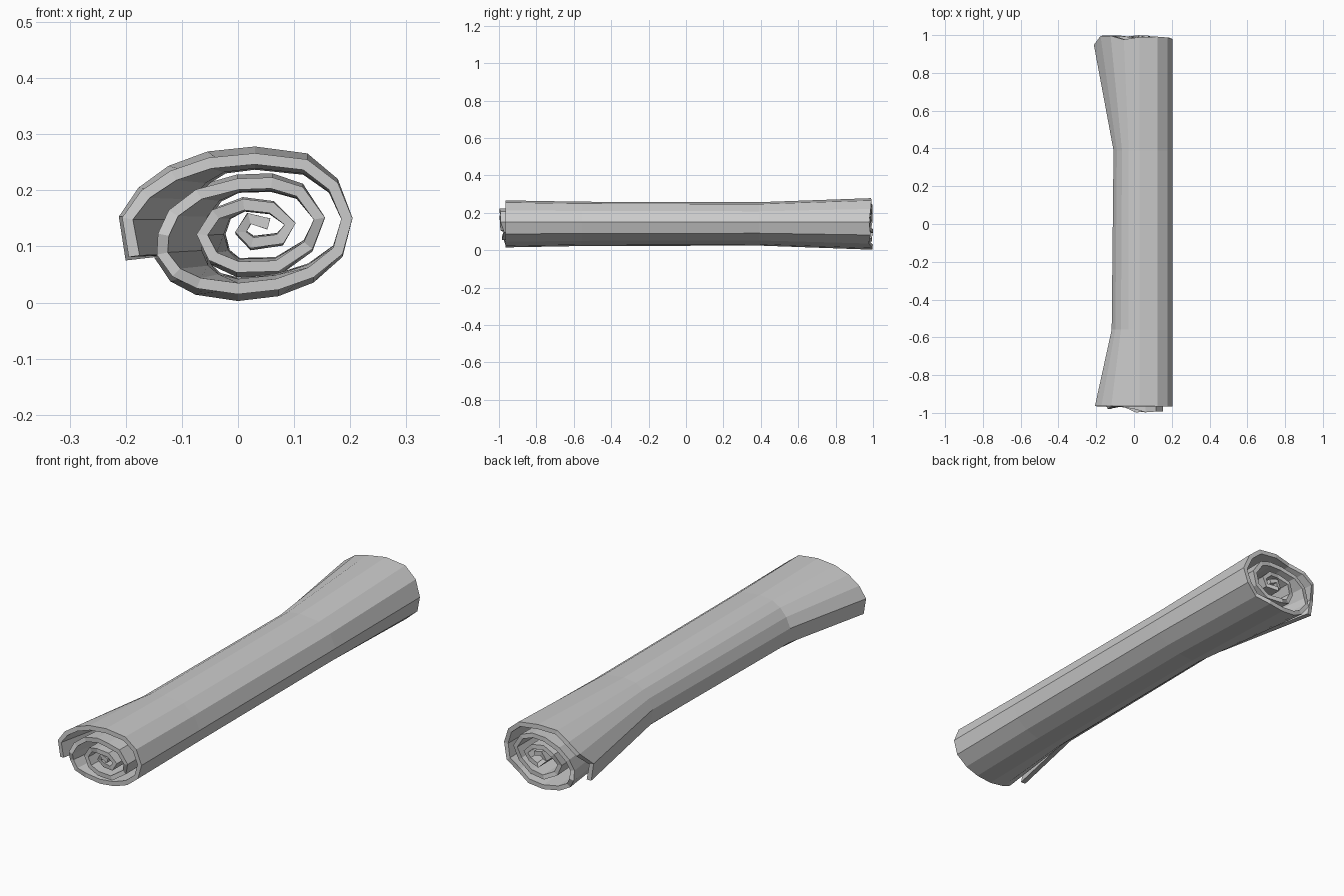
import bpy, bmesh, random
from mathutils import Vector

random.seed(4)
cube = bpy.data.objects.get("Cube")
if cube:
    bpy.data.objects.remove(cube)

# One flat colour for the sheet
mat = bpy.data.materials.new("light_grey")
grey = (0.6, 0.6, 0.6, 1)
mat.use_nodes = True
mat.diffuse_color = grey
mat.node_tree.nodes["Principled BSDF"].inputs["Base Color"].default_value = grey

# Spiral cross-section (x, z) from the loose outer flap to the core
SPIRAL = [
    (-.185, .08), (-.197, .15), (-.165, .195), (-.115, .23), (-.05, .253),
    (.03, .261), (.12, .25), (.17, .21), (.194, .15), (.178, .09), (.13, .05),
    (.07, .028), (0, .02), (-.07, .03), (-.11, .05), (-.135, .085), (-.133, .12),
    (-.115, .16), (-.07, .195), (0, .214), (.06, .216), (.11, .2), (.145, .15),
    (.125, .1), (.07, .062), (0, .06), (-.045, .08), (-.064, .12), (-.04, .158),
    (.01, .176), (.06, .17), (.093, .14), (.075, .112), (.025, .105), (.005, .125),
    (.02, .15), (.055, .14)]

# Stations along the roll: y, squeeze of the left half, scale in z
STATIONS = [(-.965, 1, .96), (-.56, .55, .9), (.39, .5, .88), (.98, 1.03, 1.06)]
MID_Z = 0.142


def place(i, s):
    """Sheet vertex i of the spiral at station s."""
    x, z = SPIRAL[i]
    y, squeeze, tall = STATIONS[s]
    if x < 0:
        x *= squeeze
    if s == 0 and i > 13:                       # ragged inner turns in front
        y -= random.uniform(0, .035)
    if s == 3:                                  # slightly uneven back edge
        y += -.03 if i < 2 else random.uniform(-.005, .02)
    return Vector((x, y, MID_Z + (z - MID_Z) * tall))


# Rolled sheet: loft the spiral through the stations
bm = bmesh.new()
rows = [[bm.verts.new(place(i, s)) for i in range(len(SPIRAL))]
        for s in range(len(STATIONS))]
for a, b in zip(rows, rows[1:]):
    for i in range(len(SPIRAL) - 1):
        bm.faces.new((a[i], a[i + 1], b[i + 1], b[i]))
mesh = bpy.data.meshes.new("rolled_sheet")
bm.to_mesh(mesh)
bm.free()
mesh.materials.append(mat)
roll = bpy.data.objects.new("rolled_sheet", mesh)
bpy.context.collection.objects.link(roll)

# Give the sheet its thickness
solid = roll.modifiers.new("thickness", 'SOLIDIFY')
solid.thickness = 0.02
solid.offset = 0
